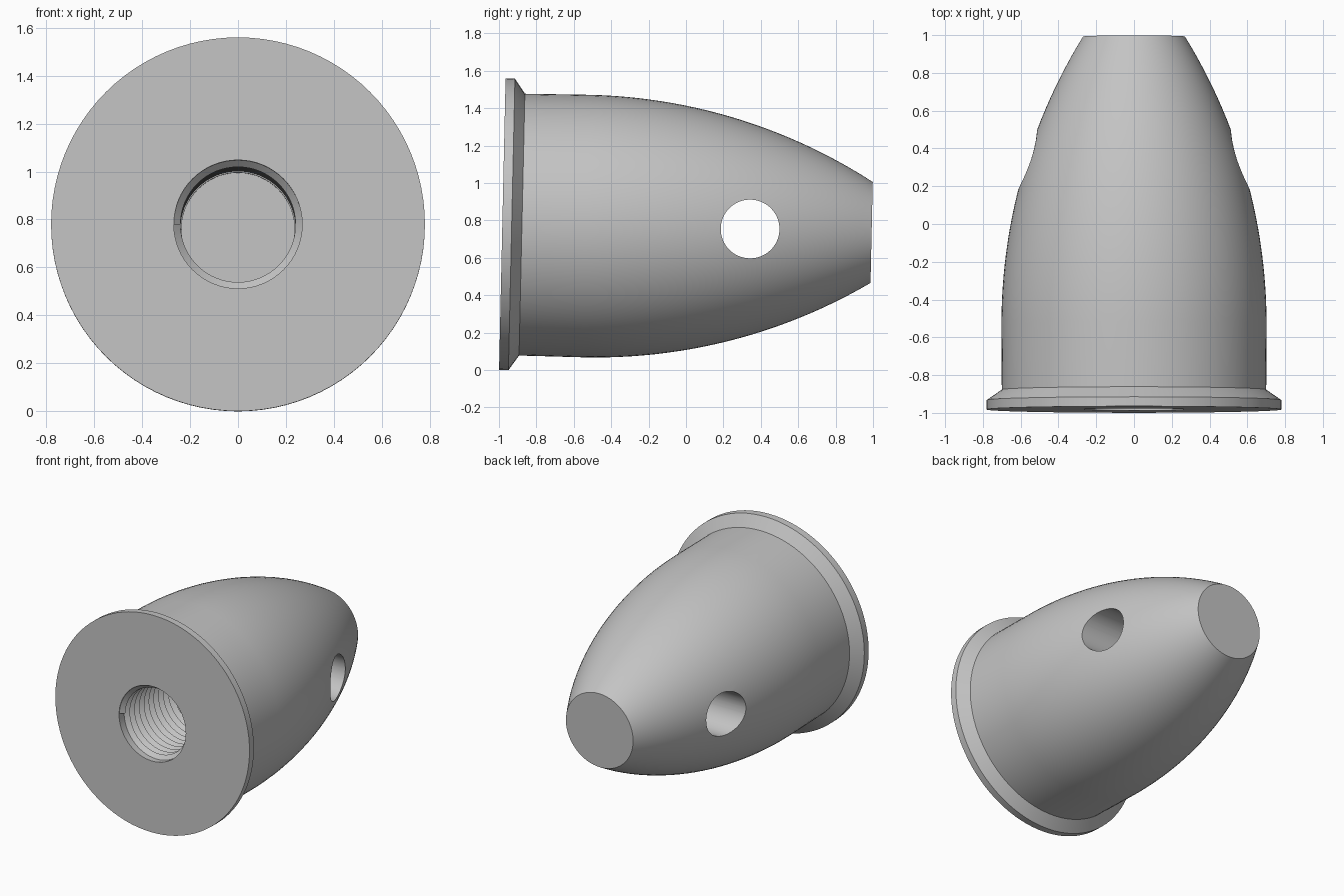
import bpy, bmesh, math
from mathutils import Matrix

cube = bpy.data.objects.get("Cube")
if cube:
    bpy.data.objects.remove(cube, do_unlink=True)

# One plain metal colour
grey = bpy.data.materials.new("plain grey")
grey.use_nodes = True
grey.diffuse_color = (0.55, 0.55, 0.55, 1)
grey.node_tree.nodes["Principled BSDF"].inputs["Base Color"].default_value = grey.diffuse_color

# Parts are built along local z, then laid back with a slight downward tilt
TILT = 0.0224
LAY = Matrix.Translation((0, -0.982, 0.78)) @ Matrix.Rotation(-math.pi / 2 - TILT, 4, "X")
LENGTH = 1.975


def add_object(name, bm):
    bmesh.ops.recalc_face_normals(bm, faces=bm.faces)
    bm.transform(LAY)
    mesh = bpy.data.meshes.new(name)
    bm.to_mesh(mesh)
    bm.free()
    mesh.materials.append(grey)
    obj = bpy.data.objects.new(name, mesh)
    bpy.context.collection.objects.link(obj)
    return obj


def lathe(name, profile, sides):
    """Closed solid of revolution from (radius, distance) points."""
    bm = bmesh.new()
    rings = []
    for r, s in profile:
        turn = [2 * math.pi * j / sides for j in range(sides)]
        rings.append([bm.verts.new((r * math.cos(a), r * math.sin(a), s)) for a in turn])
    for low, high in zip(rings, rings[1:]):
        for j in range(sides):
            k = (j + 1) % sides
            bm.faces.new((low[j], low[k], high[k], high[j]))
    bm.faces.new(rings[0])
    bm.faces.new(rings[-1])
    return add_object(name, bm)


def thread_cutter(name, root, crest, pitch, turns, sides):
    """Helical V-thread with a round mouth in front of its first turn."""
    bm = bmesh.new()

    def point(j, r, s):
        a = 2 * math.pi * j / sides
        return bm.verts.new((-r * math.cos(a), -r * math.sin(a), s))

    levels = 2 * turns + 1
    columns = [[point(j, crest if k % 2 else root, 0.003 + pitch * (k / 2 + j / sides))
                for k in range(levels)] for j in range(sides)]
    # The last column meets the first one a full pitch further in
    end = columns[0][2:] + [point(0, crest if k % 2 else root, 0.003 + pitch * (k / 2 + 1))
                            for k in range(levels - 2, levels)]
    columns.append(end)
    for a, b in zip(columns, columns[1:]):
        for k in range(levels - 1):
            bm.faces.new((a[k], b[k], b[k + 1], a[k + 1]))
    # Mouth and the small step where the thread starts
    mouth = [point(j, root, -0.1) for j in range(sides)]
    first = columns[0]
    for j in range(sides - 1):
        bm.faces.new((mouth[j], mouth[j + 1], columns[j + 1][0], columns[j][0]))
    bm.faces.new((mouth[-1], mouth[0], first[0], first[2], columns[-2][0]))
    bm.faces.new(first[:3])
    bm.faces.new(mouth)
    # Inner end closed by a fan
    tip = bm.verts.new((0, 0, pitch * (turns + 0.5)))
    loop = [c[-1] for c in columns] + [end[-2], first[-1]]
    for a, b in zip(loop, loop[1:]):
        bm.faces.new((a, b, tip))
    return add_object(name, bm)


def cut(obj, cutter):
    mod = obj.modifiers.new("cut", "BOOLEAN")
    mod.operation = "DIFFERENCE"
    mod.solver = "EXACT"
    mod.object = cutter
    bpy.context.view_layer.objects.active = obj
    bpy.ops.object.modifier_apply(modifier=mod.name)
    bpy.data.objects.remove(cutter, do_unlink=True)


# Bullet-shaped body with a chamfered flange and a flat tip
BODY_R, TIP_R, BEND = 0.702, 0.27, 0.45
span, drop = LENGTH - BEND, BODY_R - TIP_R
arc_r = (span ** 2 + drop ** 2) / (2 * drop)
profile = [(0.78, 0), (0.78, 0.05), (BODY_R - 0.002, 0.105)]
STEPS = 24
for i in range(STEPS + 1):
    d = span * i / STEPS
    profile.append((BODY_R - arc_r + math.sqrt(arc_r ** 2 - d ** 2), BEND + d))
body = lathe("bullet_body", profile, 96)

# Threaded blind bore in the flange face
cut(body, thread_cutter("thread_cutter", 0.268, 0.24, 0.055, 16, 64))
cut(body, lathe("bore_cutter", [(0.236, -0.05), (0.236, 0.95)], 64))

# Cross hole through both sides
bm = bmesh.new()
bmesh.ops.create_cone(bm, cap_ends=True, segments=64, radius1=0.157, radius2=0.157, depth=2,
                      matrix=Matrix.Translation((0, -0.004, 1.325)) @ Matrix.Rotation(math.pi / 2, 4, "Y"))
cut(body, add_object("cross_hole_cutter", bm))

# Smooth curved surfaces, crisp rims
bpy.ops.object.select_all(action="DESELECT")
body.select_set(True)
bpy.context.view_layer.objects.active = body
bpy.ops.object.shade_smooth_by_angle(angle=math.radians(25))
